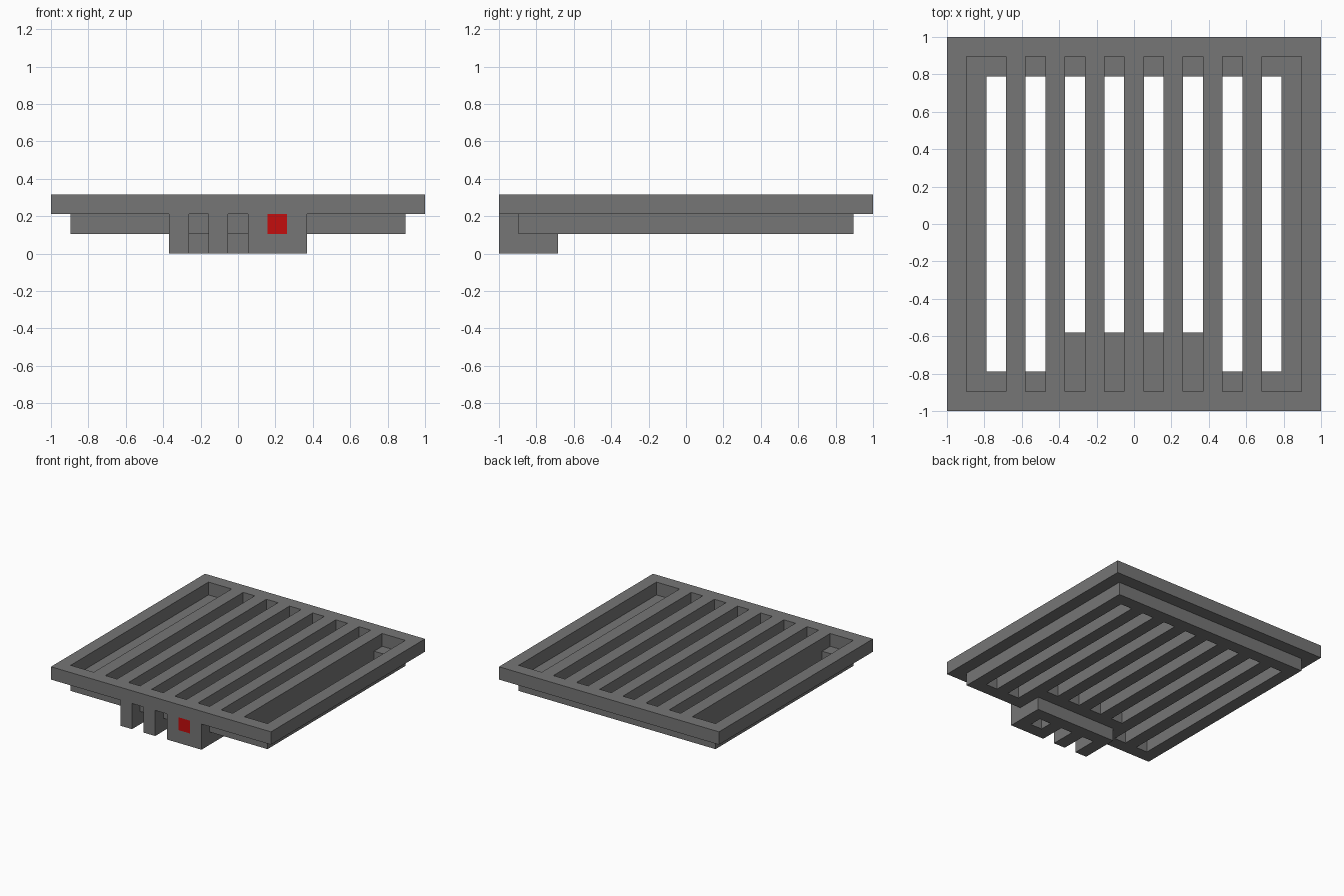
import bpy, bmesh

if "Cube" in bpy.data.objects:
    bpy.data.objects.remove(bpy.data.objects["Cube"], do_unlink=True)

N = 19            # the model sits on a 19 x 19 x 3 block grid
U = 2 / N         # one block


def material(name, rgb):
    m = bpy.data.materials.new(name)
    m.use_nodes = True
    m.diffuse_color = (*rgb, 1)
    bsdf = m.node_tree.nodes["Principled BSDF"]
    bsdf.inputs["Base Color"].default_value = (*rgb, 1)
    bsdf.inputs["Roughness"].default_value = 0.8
    return m


GREY = material("iron grey", (0.18, 0.18, 0.18))
RED = material("signal red", (0.55, 0.004, 0.004))


def part(name, boxes, mat=GREY):
    """One object from boxes given as (x0, x1, y0, y1, z0, z1) in blocks."""
    bm = bmesh.new()
    for x0, x1, y0, y1, z0, z1 in boxes:
        for v in bmesh.ops.create_cube(bm, size=1)["verts"]:
            v.co.x = (x1 if v.co.x > 0 else x0) * U - 1
            v.co.y = (y1 if v.co.y > 0 else y0) * U - 1
            v.co.z = (z1 if v.co.z > 0 else z0) * U
    mesh = bpy.data.meshes.new(name)
    bm.to_mesh(mesh)
    bm.free()
    mesh.materials.append(mat)
    ob = bpy.data.objects.new(name, mesh)
    bpy.context.collection.objects.link(ob)
    return ob


def ring(inset, z0, z1):
    """Four rails, one block wide, around a square."""
    a, b = inset, N - inset
    return [(a, b, a, a + 1, z0, z1), (a, b, b - 1, b, z0, z1),
            (a, a + 1, a + 1, b - 1, z0, z1), (b - 1, b, a + 1, b - 1, z0, z1)]


# Outer rim and the lower lip stepped in by one block
part("outer_rim", ring(0, 2, 3))
part("lower_lip", ring(1, 1, 2))

# Grate bars: long at the top, shorter where they meet the lip
for i, c in enumerate(range(3, 16, 2), 1):
    part(f"grate_bar_{i}", [(c, c + 1, 1, 18, 2, 3), (c, c + 1, 2, 17, 1, 2)])

# Shelf closing the front end of the four middle slots
teeth = (6, 8, 10, 12)
part("latch_shelf", [(c, c + 1, 2, 4, 1, 2) for c in teeth])

# Latch: back beam, forward teeth, and the plate under the button
part("latch_beam", [(6, 13, 2, 3, 0, 1)])
for i, c in enumerate(teeth, 1):
    part(f"latch_tooth_{i}", [(c, c + 1, 0, 1, 0, 2), (c, c + 1, 1, 2, 0, 1)])
part("button_support", [(11, 12, 0, 1, 0, 1)])
part("red_button", [(11, 12, 0, 1, 1, 2)], RED)
